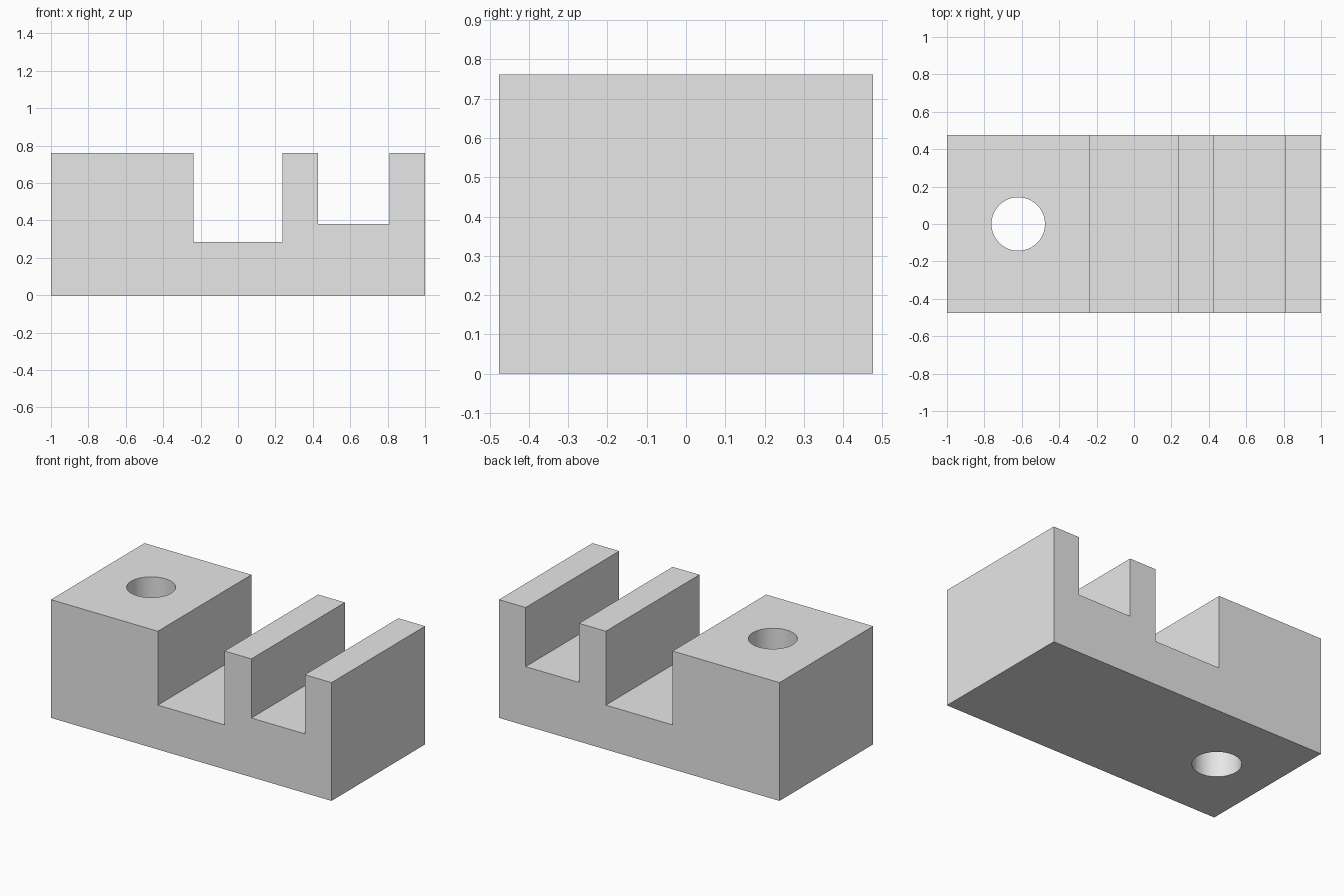
import bpy
import bmesh
import math

# Remove the default cube
cube = bpy.data.objects.get("Cube")
if cube:
    bpy.data.objects.remove(cube, do_unlink=True)

U = 1 / 21                      # the block is 42 modules long
LENGTH, DEPTH, HEIGHT = 42, 20, 16
SLOTS = [(16, 26, 6), (30, 38, 8)]   # start, end, floor height
HOLE_X, HOLE_R = 8, 3

# Plain grey material
grey = bpy.data.materials.new("plain grey")
grey.use_nodes = True
grey.diffuse_color = (0.8, 0.8, 0.8, 1)
grey.node_tree.nodes["Principled BSDF"].inputs["Base Color"].default_value = (0.8, 0.8, 0.8, 1)

# Side profile with two slots, extruded along the depth
profile = [(0, 0), (0, HEIGHT)]
for start, end, floor in SLOTS:
    profile += [(start, HEIGHT), (start, floor), (end, floor), (end, HEIGHT)]
profile += [(LENGTH, HEIGHT), (LENGTH, 0)]

bm = bmesh.new()
verts = [bm.verts.new(((x - LENGTH / 2) * U, -DEPTH / 2 * U, z * U)) for x, z in profile]
face = bm.faces.new(verts)
extruded = bmesh.ops.extrude_face_region(bm, geom=[face])["geom"]
moved = [g for g in extruded if isinstance(g, bmesh.types.BMVert)]
bmesh.ops.translate(bm, verts=moved, vec=(0, DEPTH * U, 0))
bmesh.ops.recalc_face_normals(bm, faces=bm.faces)
mesh = bpy.data.meshes.new("slotted_block")
bm.to_mesh(mesh)
bm.free()
mesh.materials.append(grey)
block = bpy.data.objects.new("slotted_block", mesh)
bpy.context.collection.objects.link(block)

# Vertical through hole in the solid end
bpy.ops.mesh.primitive_cylinder_add(
    vertices=64, radius=HOLE_R * U, depth=HEIGHT * U * 2,
    location=((HOLE_X - LENGTH / 2) * U, 0, HEIGHT * U / 2))
cutter = bpy.context.object
cutter.name = "hole_cutter"
cutter.hide_render = True
cutter.data.materials.append(grey)

cut = block.modifiers.new("through_hole", "BOOLEAN")
cut.operation = "DIFFERENCE"
cut.solver = "EXACT"
cut.object = cutter

bpy.ops.object.select_all(action="DESELECT")
block.select_set(True)
bpy.context.view_layer.objects.active = block
bpy.ops.object.modifier_apply(modifier=cut.name)
bpy.data.objects.remove(cutter, do_unlink=True)

# Smooth hole wall, crisp edges elsewhere
bpy.ops.object.shade_smooth_by_angle(angle=math.radians(30))
